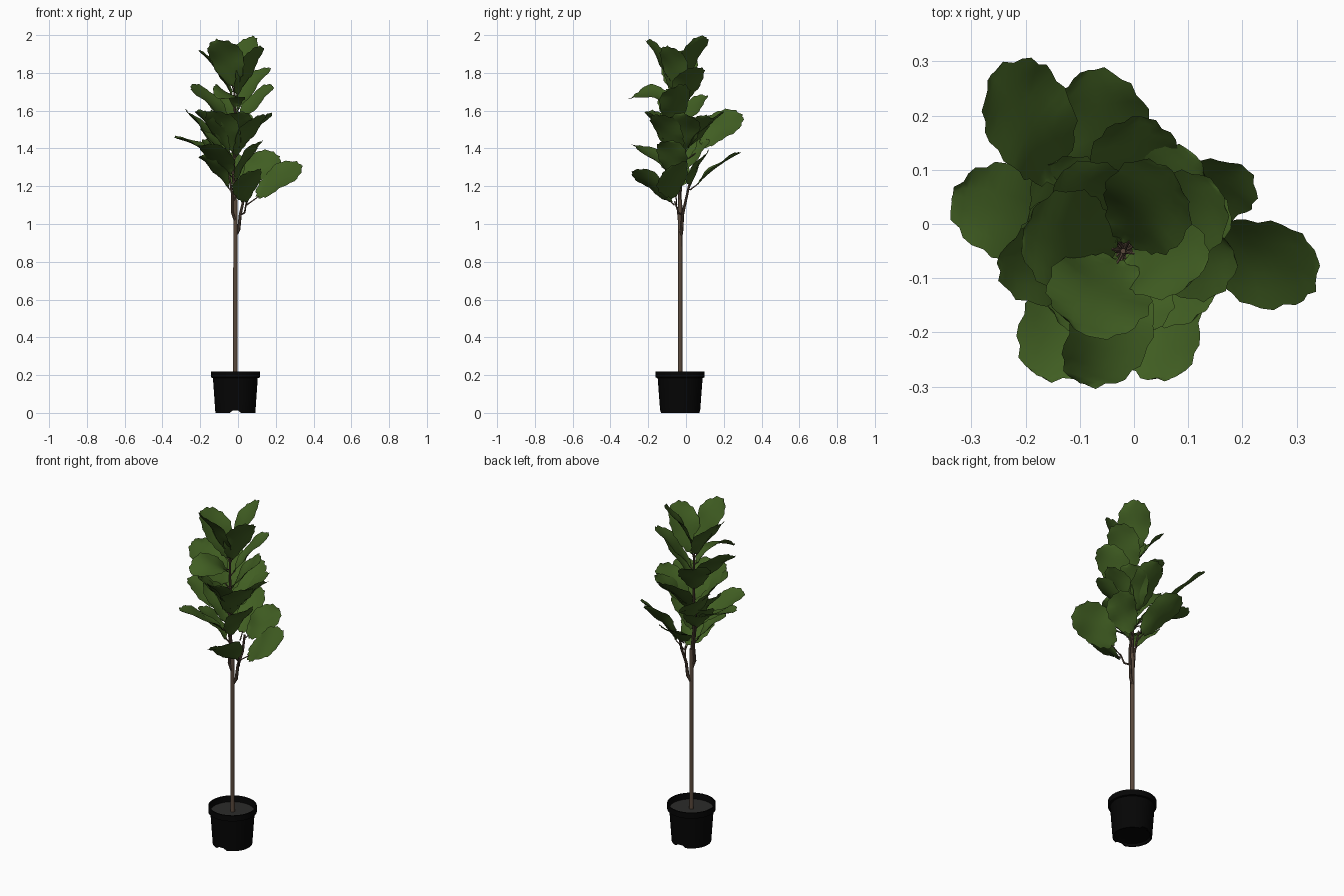
import bpy, bmesh, math, random
from mathutils import Vector, Matrix

if "Cube" in bpy.data.objects:
    bpy.data.objects.remove(bpy.data.objects["Cube"])

random.seed(4)


def material(name, rgb):
    m = bpy.data.materials.new(name)
    m.diffuse_color = (*rgb, 1)
    m.use_nodes = True
    m.node_tree.nodes["Principled BSDF"].inputs["Base Color"].default_value = m.diffuse_color
    return m


GREEN = material("leaf green", (0.052, 0.112, 0.016))
BROWN = material("bark brown", (0.10, 0.066, 0.045))
BLACK = material("pot black", (0.0016, 0.0016, 0.0016))
SOIL = material("soil grey", (0.025, 0.024, 0.023))
CX, CY = -0.014, -0.031            # pot and trunk centre


def finish(name, bm, mat, angle=40):
    me = bpy.data.meshes.new(name)
    bm.to_mesh(me)
    bm.free()
    ob = bpy.data.objects.new(name, me)
    bpy.context.collection.objects.link(ob)
    me.materials.append(mat)
    bpy.ops.object.select_all(action='DESELECT')
    ob.select_set(True)
    bpy.context.view_layer.objects.active = ob
    bpy.ops.object.shade_smooth_by_angle(angle=math.radians(angle))
    return ob


def lathe(name, profile, mat, seg=42, notches=()):
    """Spin (radius, z) points; optional drain notches are raised from the foot."""
    bm = bmesh.new()
    rings = []
    for r, z in profile:
        ring = []
        for k in range(seg):
            a = 2 * math.pi * (k + 0.5) / seg
            ring.append(bm.verts.new((CX + r * math.cos(a), CY + r * math.sin(a),
                                      0.012 if z == 0 and k in notches else z)))
        rings.append(ring)
    for a, b in zip(rings, rings[1:]):
        for k in range(seg):
            j = (k + 1) % seg
            bm.faces.new((a[k], a[j], b[j], b[k]))
    bm.faces.new(rings[0][::-1])
    if not notches:
        bm.faces.new(rings[-1])
    bmesh.ops.recalc_face_normals(bm, faces=bm.faces)
    return finish(name, bm, mat)


def add_tube(bm, pts, r0, r1, seg=8):
    """Tapered tube along a list of points."""
    pts = [Vector(p) for p in pts]
    last = None
    for i, p in enumerate(pts):
        d = (pts[min(i + 1, len(pts) - 1)] - pts[max(i - 1, 0)]).normalized()
        s = d.cross(Vector((0.31, 0.95, 0.02))).normalized()
        n = d.cross(s)
        r = r0 + (r1 - r0) * i / (len(pts) - 1)
        ring = [bm.verts.new(p + r * (math.cos(2 * math.pi * k / seg) * s +
                                      math.sin(2 * math.pi * k / seg) * n)) for k in range(seg)]
        if last:
            for k in range(seg):
                j = (k + 1) % seg
                bm.faces.new((last[k], last[j], ring[j], ring[k]))
        else:
            bm.faces.new(ring[::-1])
        last = ring
    bm.faces.new(last)


def add_leaf(bm, base, tip, width, roll, arch, rows=18, cols=6):
    """Broad scalloped blade that widens towards the tip."""
    d = (tip - base).normalized()
    length = (tip - base).length
    s = d.cross(Vector((0, 0, 1))).normalized()
    s = Matrix.Rotation(roll, 3, d) @ s
    n = s.cross(d)
    ph = random.uniform(0, 6)
    grid = []
    for i in range(rows + 1):
        th = math.pi * (0.03 + 0.93 * i / rows)
        t = (1 - math.cos(th)) / 2
        row = []
        for c in range(cols + 1):
            u = 2 * c / cols - 1
            k = 1 + 0.045 * abs(u) * math.cos(i * 2.3 + ph + u)
            w = width / 2 * math.sin(th) * (0.74 + 0.42 * t) * k
            lift = (arch * math.sin(math.pi * t) + 0.016 * u * u * math.sin(th)
                    + 0.006 * abs(u) * math.sin(11 * t + ph + u))
            tt = 0.55 + (t - 0.55) * k
            row.append(bm.verts.new(base + d * length * tt + s * u * w + n * lift))
        grid.append(row)
    for a, b in zip(grid, grid[1:]):
        for c in range(cols):
            bm.faces.new((a[c], a[c + 1], b[c + 1], b[c]))


# Pot and soil
lathe("pot", [(0.095, 0.014), (0.100, 0), (0.106, 0), (0.119, 0.185), (0.130, 0.187),
              (0.130, 0.22), (0.123, 0.22), (0.116, 0.17)], BLACK,
      notches=(30, 31, 32, 9, 10, 11))
lathe("soil", [(0.116, 0.17), (0.118, 0.188)], SOIL)

# Trunk, crown stem and side branches
STEM = [(CX, CY, 0.18), (CX, CY, 0.7), (CX, CY, 1.1), (-0.025, -0.04, 1.25),
        (-0.015, -0.05, 1.5), (-0.02, -0.05, 1.74)]
bm = bmesh.new()
add_tube(bm, STEM[:3] + [(CX, CY, 1.13)], 0.0125, 0.0105, 10)
finish("trunk", bm, BROWN)
bm = bmesh.new()
add_tube(bm, STEM[2:], 0.009, 0.005)
add_tube(bm, [(CX, -0.028, 0.94), (0.004, -0.022, 0.97), (0.012, -0.018, 1.05),
              (0.03, 0.0, 1.13), (0.03, 0.02, 1.22)], 0.010, 0.006)
add_tube(bm, [(0.014, -0.02, 1.05), (0.035, -0.04, 1.06), (0.045, -0.06, 1.12)], 0.006, 0.004)
add_tube(bm, [(-0.015, -0.035, 1.02), (-0.03, -0.04, 1.06), (-0.03, -0.03, 1.15),
              (-0.05, -0.02, 1.28)], 0.009, 0.005)
finish("branches", bm, BROWN)


def stem_at(z):
    for a, b in zip(STEM, STEM[1:]):
        if z <= b[2]:
            return Vector(a).lerp(Vector(b), (z - a[2]) / (b[2] - a[2]))
    return Vector(STEM[-1])


# Leaves on the stem: height, tip x, y, z, width, roll
UPPER = [(1.69, -0.10, -0.20, 1.975, .20, .1), (1.66, -0.205, -0.02, 1.92, .20, 0),
         (1.72, 0.07, 0.10, 1.99, .18, -.15), (1.65, 0.125, -0.09, 1.94, .17, -.3),
         (1.58, 0.16, 0.06, 1.83, .18, 0), (1.50, -0.25, -0.06, 1.73, .18, -.4),
         (1.62, -0.10, -0.295, 1.665, .17, -.4), (1.50, 0.185, -0.05, 1.73, .18, .4),
         (1.47, -0.13, 0.10, 1.68, .18, 0)]
MIDDLE = [(1.30, -0.335, 0.055, 1.46, .18, 0), (1.34, 0.01, 0.20, 1.59, .18, .15),
          (1.36, 0.18, 0.0, 1.58, .18, -.3), (1.36, -0.13, -0.19, 1.60, .20, 0),
          (1.34, 0.14, -0.15, 1.58, .18, 0), (1.36, 0.12, 0.12, 1.57, .18, -.2),
          (1.24, -0.18, -0.28, 1.42, .18, 0), (1.34, -0.22, -0.08, 1.60, .18, .2),
          (1.40, 0.0, -0.22, 1.59, .17, 0), (1.28, -0.20, 0.0, 1.50, .17, 0)]
# Low leaves carry their own base point: base x, y, z, tip x, y, z, width, roll
LOWER = [(0.045, -0.06, 1.10, 0.07, -0.285, 1.28, .18, .45),
         (0.045, -0.05, 1.10, 0.338, -0.06, 1.31, .21, .65),
         (0.03, 0.02, 1.20, 0.20, 0.11, 1.37, .18, .7),
         (0.0, 0.02, 1.18, -0.085, 0.285, 1.375, .18, -.15),
         (-0.04, -0.03, 1.18, -0.20, -0.09, 1.36, .17, .1),
         (-0.02, -0.05, 1.22, 0.13, -0.10, 1.44, .17, 0),
         (-0.05, -0.02, 1.26, -0.17, 0.10, 1.45, .17, 0),
         (-0.11, 0.06, 1.38, -0.265, 0.275, 1.59, .20, .51)]

leaves, stalks = bmesh.new(), bmesh.new()
specs = [(stem_at(l[0]), Vector(l[1:4]), l[4], l[5]) for l in UPPER + MIDDLE]
specs += [(Vector(l[:3]), Vector(l[3:6]), l[6], l[7]) for l in LOWER]
for root, tip, width, roll in specs:
    d = tip - root
    blade = min(0.92 * d.length, 0.29)
    base = tip - d.normalized() * blade
    add_tube(stalks, [root, root.lerp(base, 0.5), base + d * 0.03], 0.004, 0.0025, 6)
    add_leaf(leaves, base, tip, width, roll, 0.05 if tip.y < -0.29 else 0.012)
# Stalk of the far back-left leaf
add_tube(stalks, [stem_at(1.3), (-0.06, 0.0, 1.34), (-0.11, 0.06, 1.38)], 0.004, 0.003, 6)
finish("leaves", leaves, GREEN, 60)
finish("leaf_stalks", stalks, BROWN)
